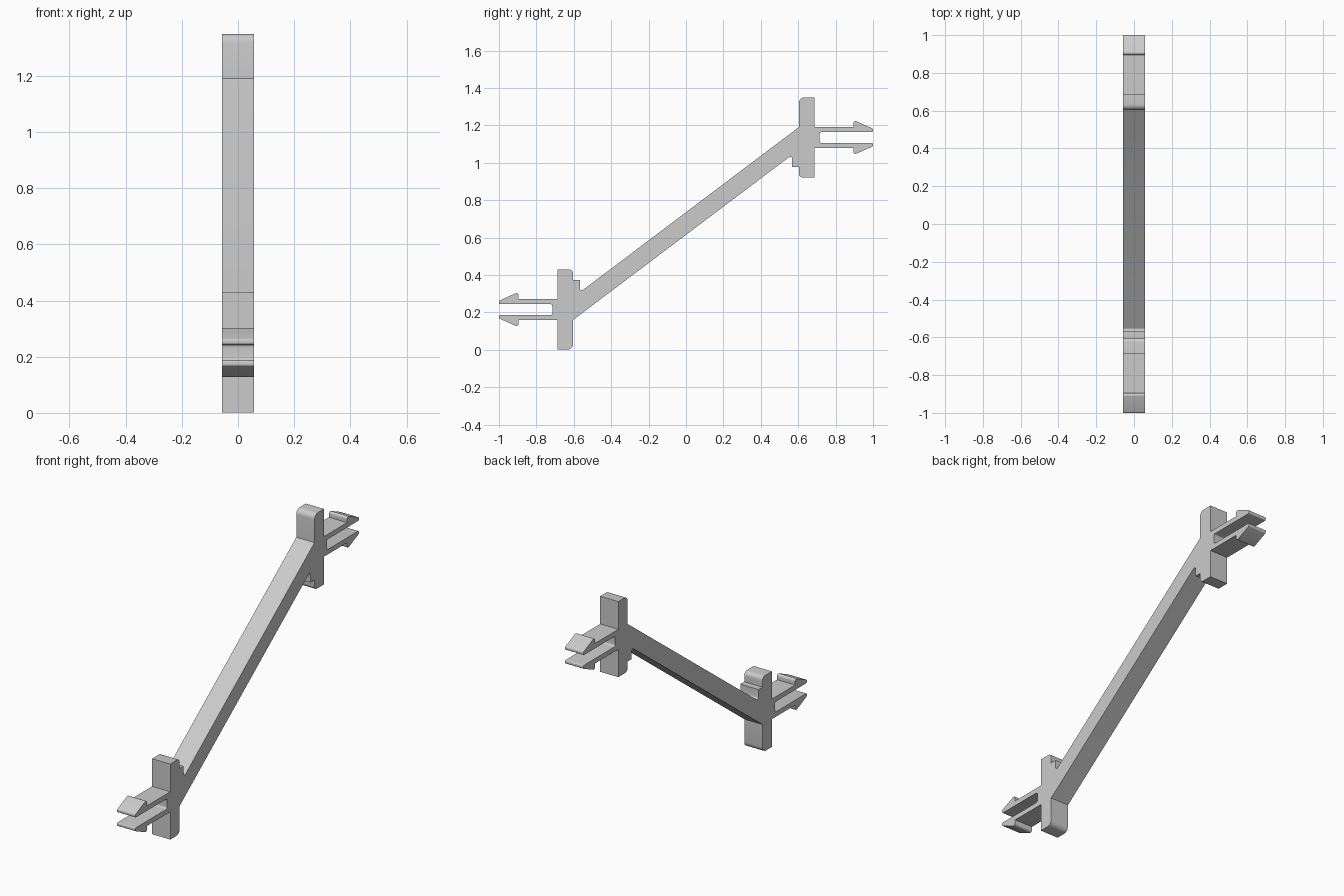
import bpy
import bmesh
import math
from mathutils import Vector

if "Cube" in bpy.data.objects:
    bpy.data.objects.remove(bpy.data.objects["Cube"], do_unlink=True)

HALF_WIDTH = 0.057
MID_Z = 0.675      # the brace is the same turned half way round this height
CLIP_Z = 1.135     # centre line of the upper clip


def rounded(points, steps=6):
    """Replace each (y, z, radius) corner with a tangent arc."""
    out = []
    for i, (y, z, r) in enumerate(points):
        p = Vector((y, z))
        if r == 0:
            out.append(p)
            continue
        a = (Vector(points[i - 1][:2]) - p).normalized()
        b = (Vector(points[(i + 1) % len(points)][:2]) - p).normalized()
        half = a.angle(b) / 2
        centre = p + (a + b).normalized() * (r / math.sin(half))
        start = p + a * (r / math.tan(half)) - centre
        end = p + b * (r / math.tan(half)) - centre
        sweep = start.angle_signed(end)
        for k in range(steps + 1):
            t = -sweep * k / steps
            c, s = math.cos(t), math.sin(t)
            out.append(centre + Vector((c * start.x - s * start.y,
                                        s * start.x + c * start.y)))
    return out


# Upper half of a barbed clip: plate edge, arm, barb, slot (z from clip centre)
clip = [
    (0.687, 0.214, 0),
    (0.687, 0.057, 0),
    (0.895, 0.057, 0),
    (0.895, 0.094, 0.012),
    (1.0, 0.047, 0.008),
    (1.0, 0.029, 0.006),
    (0.715, 0.029, 0.01),
]
clip += [(y, -z, r) for y, z, r in reversed(clip)]

# One end: plate, clip and the small stop step beside the beam
end = [(0.603, 1.19, 0), (0.603, 1.349, 0.03)]
end += [(y, CLIP_Z + z, r) for y, z, r in clip]
end += [(0.603, 0.921, 0.022), (0.603, 0.978, 0), (0.567, 0.978, 0), (0.567, 1.042, 0.01)]

# The other end is the same turned half way round; the beam joins them
outline = rounded(end + [(-y, 2 * MID_Z - z, r) for y, z, r in end])

bm = bmesh.new()
side = bm.faces.new([bm.verts.new((-HALF_WIDTH, p.x, p.y)) for p in outline])
grown = bmesh.ops.extrude_face_region(bm, geom=[side])
verts = [v for v in grown["geom"] if isinstance(v, bmesh.types.BMVert)]
bmesh.ops.translate(bm, vec=(2 * HALF_WIDTH, 0, 0), verts=verts)
bmesh.ops.recalc_face_normals(bm, faces=bm.faces)
mesh = bpy.data.meshes.new("diagonal_brace")
bm.to_mesh(mesh)
bm.free()

# Plain grey plastic
grey = bpy.data.materials.new("light_grey")
grey.use_nodes = True
colour = (0.6, 0.6, 0.6, 1)
grey.diffuse_color = colour
grey.node_tree.nodes["Principled BSDF"].inputs["Base Color"].default_value = colour
mesh.materials.append(grey)

brace = bpy.data.objects.new("diagonal_brace", mesh)
bpy.context.collection.objects.link(brace)
bpy.ops.object.select_all(action="DESELECT")
brace.select_set(True)
bpy.context.view_layer.objects.active = brace
bpy.ops.object.shade_smooth_by_angle(angle=math.radians(30))
